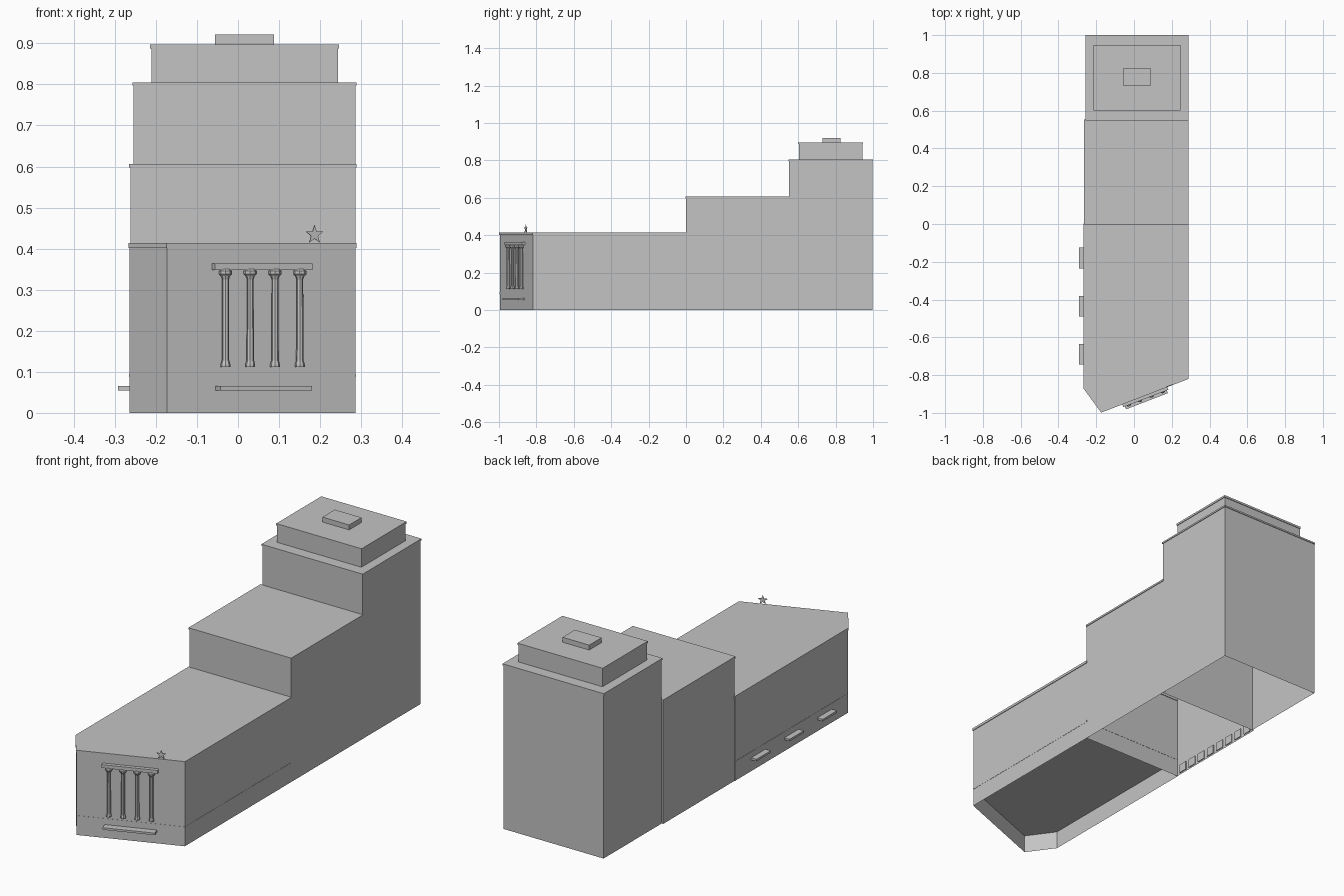
import bpy
import bmesh
import math
from mathutils import Matrix, Vector

if "Cube" in bpy.data.objects:
    bpy.data.objects.remove(bpy.data.objects["Cube"], do_unlink=True)

# Single stone colour
stone = bpy.data.materials.new("light_grey_stone")
stone.use_nodes = True
colour = (0.55, 0.55, 0.55, 1)
stone.diffuse_color = colour
stone.node_tree.nodes["Principled BSDF"].inputs["Base Color"].default_value = colour


def finish(name, bm, matrix=Matrix()):
    bmesh.ops.recalc_face_normals(bm, faces=bm.faces[:])
    mesh = bpy.data.meshes.new(name)
    bm.to_mesh(mesh)
    bm.free()
    mesh.materials.append(stone)
    obj = bpy.data.objects.new(name, mesh)
    obj.matrix_world = matrix
    bpy.context.collection.objects.link(obj)
    return obj


def prism(name, plan, z0, z1, matrix=Matrix(), floor=True):
    """Extrude a plan outline upward, optionally leaving the underside open."""
    bm = bmesh.new()
    base = bm.faces.new([bm.verts.new((x, y, z0)) for x, y in plan])
    top = bmesh.ops.extrude_face_region(bm, geom=[base], use_keep_orig=True)["geom"]
    verts = [g for g in top if isinstance(g, bmesh.types.BMVert)]
    bmesh.ops.translate(bm, verts=verts, vec=(0, 0, z1 - z0))
    bmesh.ops.recalc_face_normals(bm, faces=bm.faces[:])
    if not floor:
        low = [f for f in bm.faces if all(abs(v.co.z - z0) < 1e-6 for v in f.verts)]
        bmesh.ops.delete(bm, geom=low, context='FACES_ONLY')
    return finish(name, bm, matrix)


def rect(x0, x1, y0, y1):
    return [(x0, y0), (x1, y0), (x1, y1), (x0, y1)]


def grow(plan, d):
    """Offset a counter-clockwise outline outward with mitred corners."""
    out = []
    for i, p in enumerate(plan):
        p, a, b = Vector(p), Vector(plan[i - 1]), Vector(plan[(i + 1) % len(plan)])
        e, f = (p - a).normalized(), (b - p).normalized()
        n, m = Vector((e.y, -e.x)), Vector((f.y, -f.x))
        out.append(tuple(p + (n + m) * d / (1 + n.dot(m))))
    return out


# Stepped blocks, each open underneath, with thin roof ledges
corner = Vector((-0.173, -0.995))
facade_end = Vector((0.286, -0.818))
low_plan = [tuple(corner), tuple(facade_end), (0.286, 0), (-0.264, 0), (-0.264, -0.87)]
blocks = [
    ("front_block", low_plan, 0, 0.402, 0.414),
    ("middle_block", rect(-0.262, 0.286, 0, 0.55), 0, 0.597, 0.606),
    ("rear_tower", rect(-0.254, 0.286, 0.55, 0.997), 0, 0.797, 0.805),
    ("tower_crown", rect(-0.211, 0.243, 0.603, 0.944), 0.805, 0.887, 0.897),
]
for name, plan, z0, z1, z2 in blocks:
    prism(name, plan, z0, z1, floor=False)
    prism(name + "_ledge", grow(plan, 0.003), z1, z2)
prism("roof_hatch", rect(-0.056, 0.088, 0.73, 0.825), 0.897, 0.921)

# Thin course and floor slab near the ground in the front block
prism("base_course", grow(low_plan, 0.001), 0.087, 0.095)

# Small canopies on the right wall
for i, y in enumerate((-0.69, -0.435, -0.18)):
    prism(f"side_canopy_{i + 1}", rect(-0.292, -0.264, y - 0.055, y + 0.055), 0.055, 0.065)

# Row of window plates on the inner face of the middle block
for i in range(8):
    y = 0.02 + i * 0.066
    prism(f"inner_window_{i + 1}", rect(-0.262, -0.258, y, y + 0.045), 0.008, 0.05)

# Angled facade frame: local x runs along the wall, local -y points outward
run = facade_end - corner
facade = Matrix.Translation((corner.x, corner.y, 0)) @ Matrix.Rotation(math.atan2(run.y, run.x), 4, 'Z')
prism("entrance_canopy", rect(0.127, 0.365, -0.034, 0), 0.055, 0.065, facade)
prism("entablature", rect(0.118, 0.373, -0.018, 0), 0.348, 0.364, facade)

# Faceted columns turned from one profile
profile = [(0.012, 0.112), (0.012, 0.118), (0.009, 0.128), (0.008, 0.325),
           (0.011, 0.333), (0.016, 0.338), (0.016, 0.345), (0.012, 0.35)]
for i in range(4):
    bm = bmesh.new()
    rings = []
    for r, z in profile:
        angles = [math.tau * (k + 0.5) / 8 for k in range(8)]
        rings.append([bm.verts.new((r * math.cos(a), r * math.sin(a), z)) for a in angles])
    for lo, hi in zip(rings, rings[1:]):
        for k in range(8):
            n = (k + 1) % 8
            bm.faces.new((lo[k], lo[n], hi[n], hi[k]))
    bm.faces.new(rings[0])
    bm.faces.new(rings[-1])
    finish(f"column_{i + 1}", bm, facade @ Matrix.Translation((0.149 + i * 0.0647, -0.01, 0)))

# Five-pointed star standing on the roof edge, drawn flat then turned upright
star = []
for k in range(10):
    r = 0.023 if k % 2 == 0 else 0.0095
    a = math.pi / 2 + math.tau * k / 10
    star.append((r * math.cos(a), r * math.sin(a)))
upright = Matrix.Translation((0.385, 0, 0.434)) @ Matrix.Rotation(math.pi / 2, 4, 'X')
prism("roof_star", star, -0.0015, 0.0015, facade @ upright)
